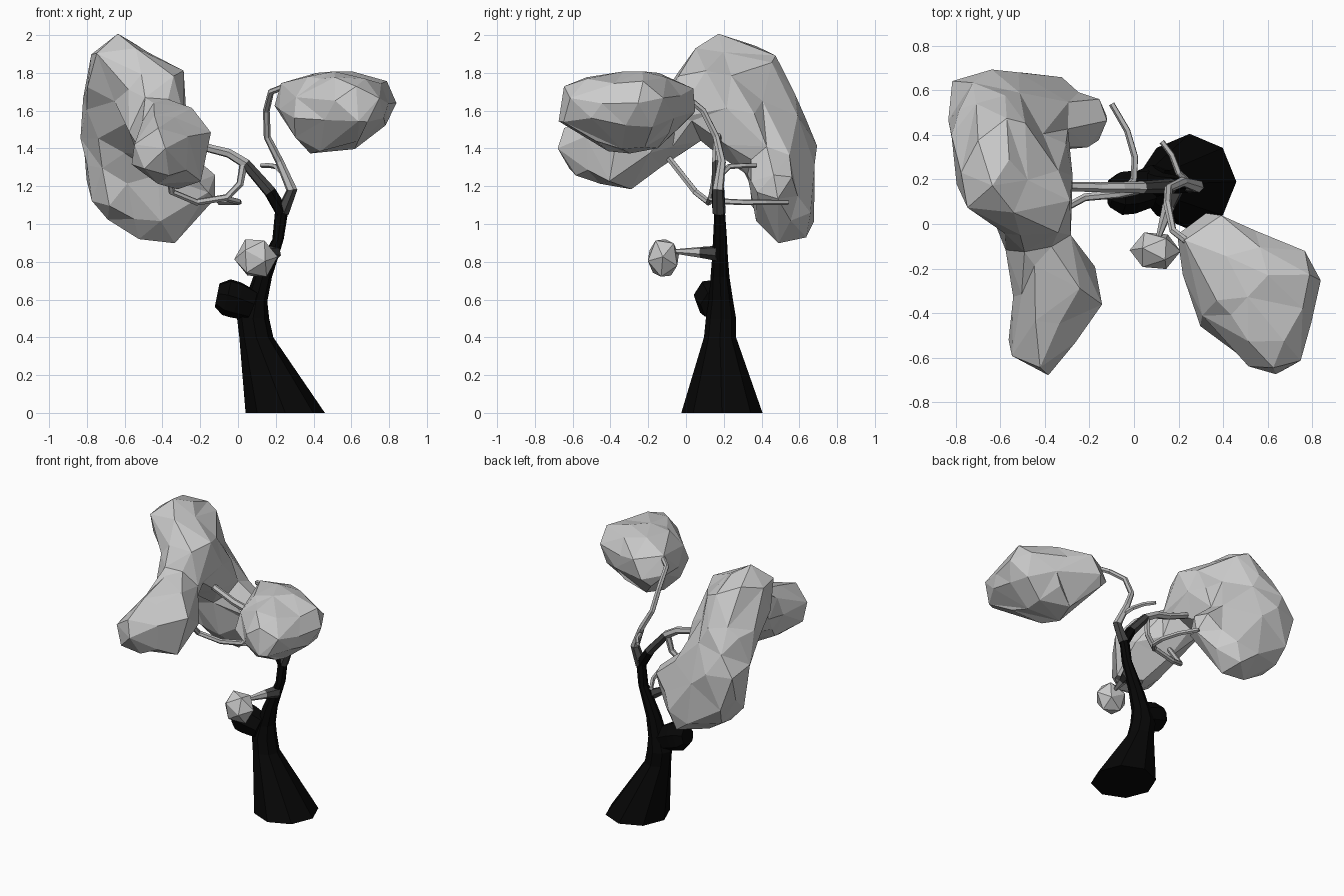
import bpy, bmesh, math
from mathutils import Vector, Matrix

if "Cube" in bpy.data.objects:
    bpy.data.objects.remove(bpy.data.objects["Cube"])


def material(name, v):
    m = bpy.data.materials.new(name)
    m.diffuse_color = (v, v, v, 1)
    m.use_nodes = True
    m.node_tree.nodes["Principled BSDF"].inputs["Base Color"].default_value = m.diffuse_color
    return m


BLACK, DARK, GREY = material("bark", 0.002), material("bark_fade", 0.06), material("twig", 0.5)
LUMPS = bpy.data.textures.new("lumps", 'CLOUDS')
LUMPS.noise_scale = 0.16


def add_object(name, bm, mats=()):
    me = bpy.data.meshes.new(name)
    bmesh.ops.recalc_face_normals(bm, faces=bm.faces)
    bm.to_mesh(me)
    bm.free()
    for m in mats:
        me.materials.append(m)
    ob = bpy.data.objects.new(name, me)
    bpy.context.collection.objects.link(ob)
    return ob


def tube(name, path, sides, mats, flat=False):
    """Skin rings along path of (x, y, z, radius); each segment takes the next material."""
    bm = bmesh.new()
    pts = [Vector(p[:3]) for p in path]
    rings = []
    for i, p in enumerate(pts):
        d = pts[min(i + 1, len(pts) - 1)] - pts[max(i - 1, 0)]
        if flat:
            u, v = Vector((1, 0, 0)), Vector((0, 1, 0))
        else:
            d.normalize()
            if i == 0:
                u = d.orthogonal().normalized()
            u = (u - d * u.dot(d)).normalized()
            v = d.cross(u)
        rx, ry = path[i][3], path[i][-1]
        ring = []
        for k in range(sides):
            a = 2 * math.pi * k / sides
            ring.append(bm.verts.new(p + u * rx * math.cos(a) + v * ry * math.sin(a)))
        rings.append(ring)
    for i, (a, b) in enumerate(zip(rings, rings[1:])):
        for k in range(sides):
            n = (k + 1) % sides
            f = bm.faces.new((a[k], a[n], b[n], b[k]))
            f.material_index = min(i, len(mats) - 1)
    bm.faces.new(rings[0])
    bm.faces.new(rings[-1]).material_index = min(len(rings) - 2, len(mats) - 1)
    return add_object(name, bm, mats)


def foliage(name, groups, faces, voxel=0.03):
    """Hull each group of balls (x, y, z, r), fuse them, roughen, and reduce to facets."""
    bm = bmesh.new()
    for balls in groups:
        part = bmesh.new()
        for x, y, z, r in balls:
            bmesh.ops.create_icosphere(part, subdivisions=2, radius=r * 1.02,
                                       matrix=Matrix.Translation((x, y, z)))
        hull = bmesh.ops.convex_hull(part, input=part.verts)
        junk = {g for g in hull["geom_interior"] + hull["geom_unused"]
                if isinstance(g, bmesh.types.BMVert)}
        bmesh.ops.delete(part, geom=list(junk), context='VERTS')
        bmesh.ops.recalc_face_normals(part, faces=part.faces)
        tmp = bpy.data.meshes.new("tmp")
        part.to_mesh(tmp)
        part.free()
        bm.from_mesh(tmp)
        bpy.data.meshes.remove(tmp)
    ob = add_object(name, bm)
    rm = ob.modifiers.new("fuse", 'REMESH')
    rm.mode, rm.voxel_size = 'VOXEL', voxel
    rough = ob.modifiers.new("lumps", 'DISPLACE')
    rough.texture, rough.strength, rough.mid_level = LUMPS, 0.05, 0.5
    me = ob.evaluated_get(bpy.context.evaluated_depsgraph_get()).data
    count = sum(len(p.vertices) - 2 for p in me.polygons)
    dec = ob.modifiers.new("facets", 'DECIMATE')
    dec.ratio = faces / max(count, faces)
    final = bpy.data.meshes.new_from_object(
        ob.evaluated_get(bpy.context.evaluated_depsgraph_get()))
    ob.modifiers.clear()
    ob.data = final
    for p in final.polygons:
        p.use_smooth = False
    return ob


# Trunk with flared octagonal foot
tube("trunk", [(.25, .19, 0, .21, .215), (.097, .18, .4, .09, .085),
               (.08, .185, .5, .085, .08), (.095, .185, .59, .06, .065),
               (.13, .18, .72, .05, .05), (.17, .18, .82, .042, .042),
               (.212, .18, .92, .03, .037), (.235, .178, 1.1, .036, .026)],
     8, [BLACK], flat=True)

# Broken-off knob on the trunk
tube("knob", [(.07, .16, .57, .085), (-.01, .145, .6, .1), (-.06, .14, .615, .1),
              (-.11, .14, .625, .065)], 7, [BLACK])

# Branches and twigs
fade = [DARK, GREY]
tube("right_branch", [(.235, .175, 1.06, .036), (.285, .17, 1.18, .03), (.22, .19, 1.33, .022),
                      (.155, .16, 1.46, .019), (.15, .09, 1.6, .018), (.175, -.03, 1.7, .017),
                      (.28, -.11, 1.74, .017)], 6, fade)
tube("right_twig", [(.25, .18, 1.26, .018), (.2, .23, 1.305, .015), (.17, .31, 1.31, .014),
                    (.125, .37, 1.31, .013)], 5, [GREY])
tube("left_branch", [(.235, .175, 1.06, .036), (.17, .17, 1.17, .034), (.04, .165, 1.32, .028),
                     (-.05, .165, 1.375, .025), (-.15, .165, 1.4, .023),
                     (-.4, .17, 1.5, .02)], 6, [BLACK, DARK, GREY])
tube("lower_branch", [(.03, .165, 1.32, .022), (.01, .15, 1.21, .02), (-.06, .135, 1.14, .019),
                      (-.22, .12, 1.115, .018), (-.35, .05, 1.17, .018),
                      (-.38, -.1, 1.36, .017)], 6, [GREY])
tube("back_twig", [(-.06, .13, 1.135, .016), (0, .2, 1.12, .016), (.005, .3, 1.115, .016),
                   (-.03, .42, 1.115, .015), (-.1, .54, 1.115, .014)], 5, [GREY])
tube("front_twig", [(.19, .17, .845, .042), (.155, .08, .85, .03), (.11, -.06, .855, .012)],
     6, fade)

# Large left crown: fused lobes
top, top_in, top_back = (-.63, .19, 1.83, .165), (-.435, .09, 1.68, .18), (-.6, .38, 1.79, .14)
mid, low, low_in = (-.64, .48, 1.46, .195), (-.62, .51, 1.17, .17), (-.4, .53, 1.04, .15)
corner, inner = (-.72, .58, 1.4, .11), (-.45, .46, 1.34, .15)
lump, neck = (-.22, .46, 1.2, .11), (-.45, -.05, 1.53, .14)
front, front_tip, front_low = (-.34, -.31, 1.42, .2), (-.42, -.52, 1.39, .145), (-.32, -.37, 1.31, .14)
foliage("left_crown", [[top, top_in, top_back, mid], [top_back, mid, corner, low],
                       [mid, low, low_in, corner, inner], [low, low_in, inner, lump],
                       [top_in, mid, inner], [front, front_tip, front_low],
                       [front, neck], [neck, top_in]], 180)

# Right crown
foliage("right_crown", [[(.355, -.115, 1.64, .16), (.655, -.255, 1.63, .17),
                         (.63, -.55, 1.63, .14), (.48, -.3, 1.58, .225)]], 76)

# Small leaf tuft on the front twig
bm = bmesh.new()
bmesh.ops.create_icosphere(bm, subdivisions=1, radius=1, matrix=Matrix.Translation((.095, -.12, .82))
                           @ Matrix.Diagonal((.115, .092, .115, 1))
                           @ Matrix.Rotation(.5, 4, 'X') @ Matrix.Rotation(.4, 4, 'Y'))
add_object("leaf_tuft", bm)
